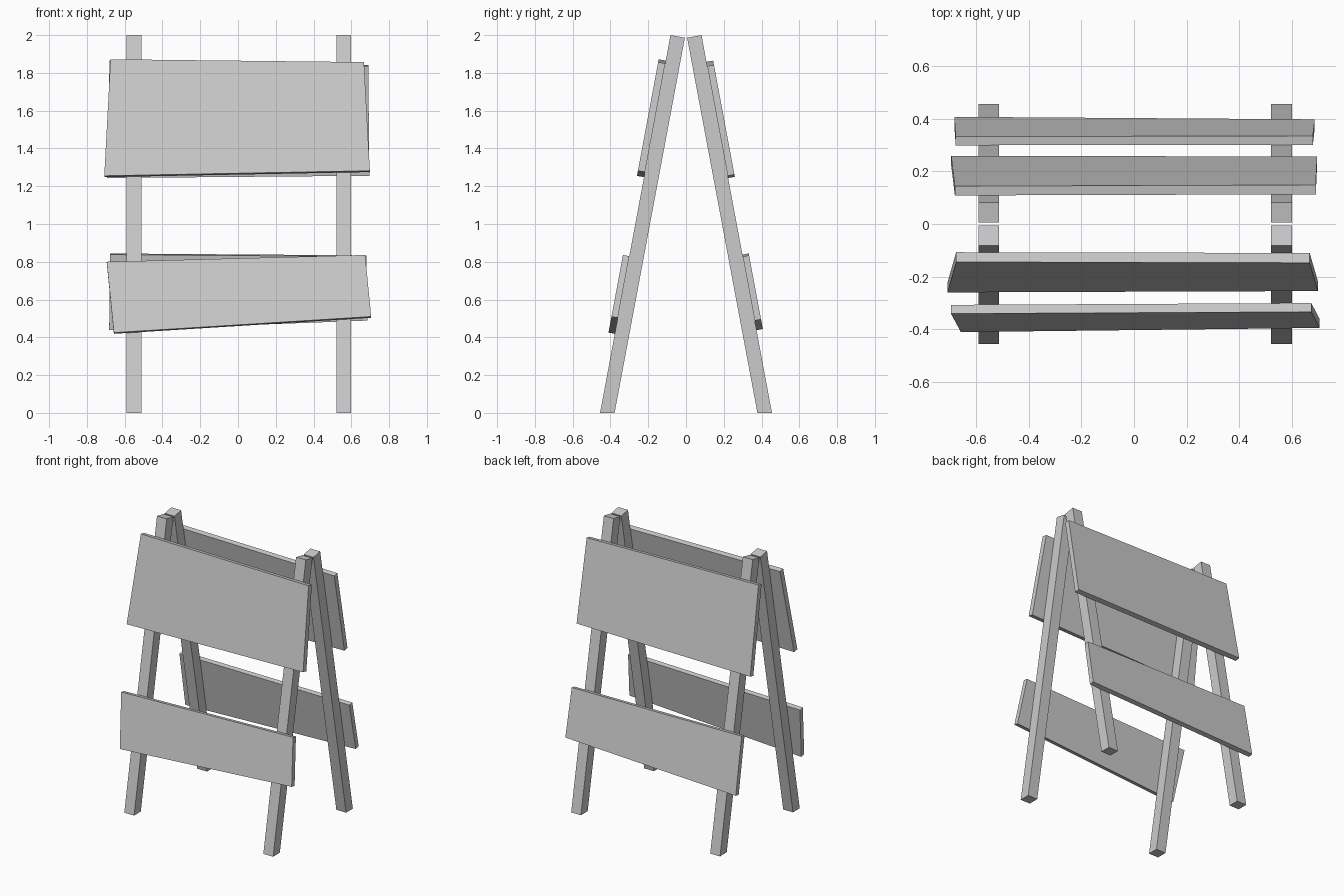
import bpy
from mathutils import Vector

if "Cube" in bpy.data.objects:
    bpy.data.objects.remove(bpy.data.objects["Cube"])

SLOPE = 0.1865          # lean of the legs, y per z
FOOT = 0.455            # outer foot distance from the centre
NORMAL = Vector((0, -1, SLOPE)).normalized()   # outward from the front frame


def prism(name, face, offset, side):
    """Extrude a quad by an offset; side -1 = front, 1 = back (mirrored in y)."""
    pts = [Vector(p) for p in face] + [Vector(p) + offset for p in face]
    verts = [(p.x, p.y * -side, p.z) for p in pts]
    faces = [(0, 1, 2, 3), (7, 6, 5, 4)]
    faces += [(i, i + 4, (i + 1) % 4 + 4, (i + 1) % 4) for i in range(4)]
    if side > 0:
        faces = [f[::-1] for f in faces]
    mesh = bpy.data.meshes.new(name)
    mesh.from_pydata(verts, [], faces)
    obj = bpy.data.objects.new(name, mesh)
    bpy.context.collection.objects.link(obj)
    return obj


def leg(name, x, side):
    # flat-cut foot, square-cut top
    profile = [(-FOOT, 0), (-0.378, 0), (-0.006, 1.986), (-0.082, 2.0)]
    prism(name, [(x - 0.039, y, z) for y, z in profile], Vector((0.078, 0, 0)), side)


def board(name, corners, thick, side):
    # corners: outer face as (x, z), lying just outside the leg plane
    out = thick / -NORMAL.y
    face = [(x, -FOOT + SLOPE * z - out, z) for x, z in corners]
    prism(name, face, NORMAL * -thick, side)


# Four legs
for label, side in (("front", -1), ("back", 1)):
    leg(label + "_left_leg", -0.551, side)
    leg(label + "_right_leg", 0.56, side)

# Crooked boards: bottom left, bottom right, top right, top left
board("front_upper_board", [(-0.708, 1.255), (0.698, 1.282), (0.667, 1.857), (-0.675, 1.872)], 0.038, -1)
board("front_lower_board", [(-0.657, 0.425), (0.705, 0.51), (0.673, 0.836), (-0.695, 0.80)], 0.034, -1)
board("back_upper_board", [(-0.694, 1.25), (0.695, 1.262), (0.69, 1.842), (-0.68, 1.865)], 0.036, 1)
board("back_lower_board", [(-0.682, 0.444), (0.686, 0.495), (0.679, 0.834), (-0.677, 0.844)], 0.034, 1)
